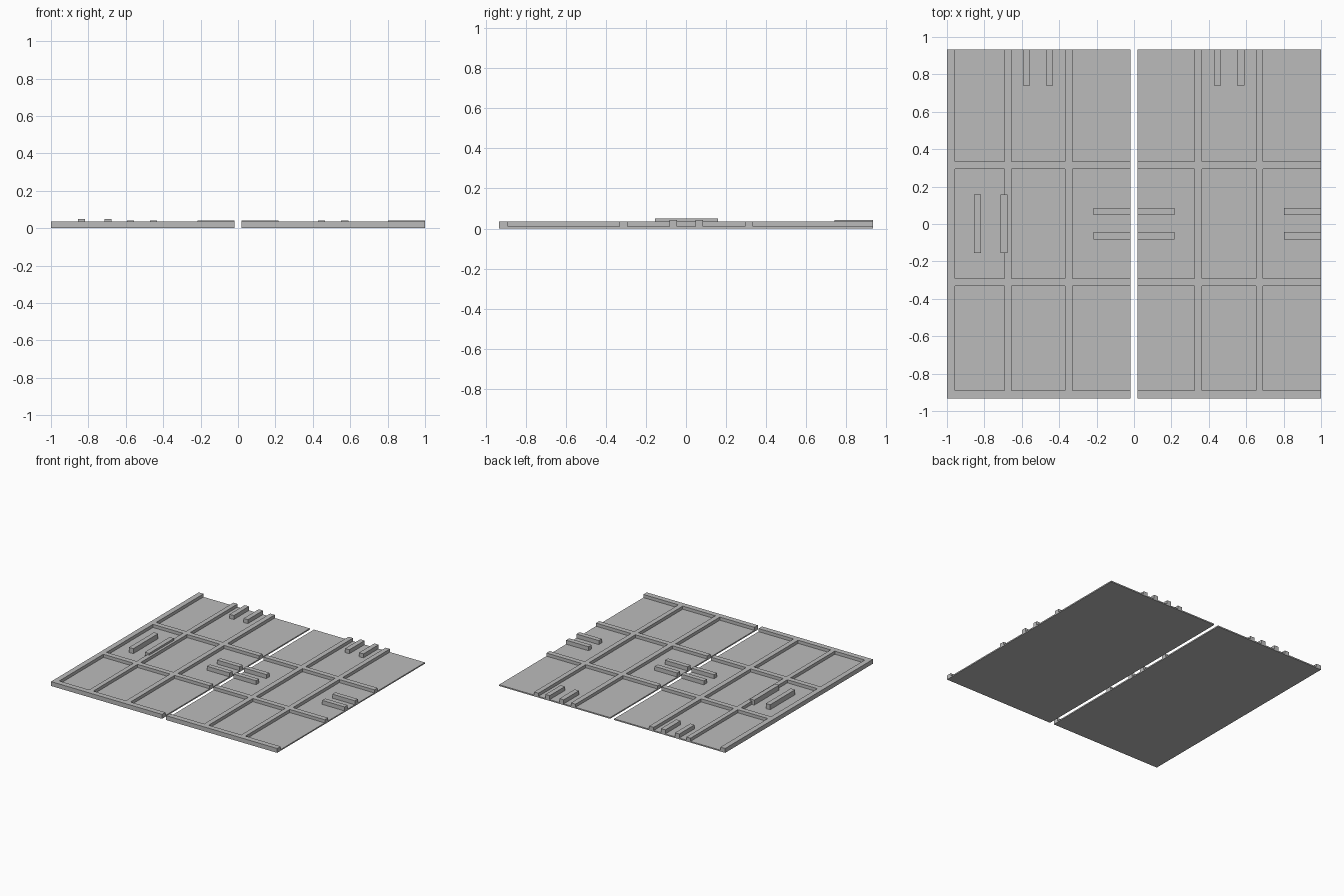
import bpy
import bmesh

cube = bpy.data.objects.get("Cube")
if cube:
    bpy.data.objects.remove(cube)

grey = bpy.data.materials.new("plain_grey")
grey.use_nodes = True
colour = (0.5, 0.5, 0.5, 1)
grey.diffuse_color = colour
grey.node_tree.nodes["Principled BSDF"].inputs["Base Color"].default_value = colour

FLOOR, RIB, BAR, TALL = 0.01, 0.035, 0.042, 0.05
EDGE = 0.933


def finish(bm, name):
    bmesh.ops.recalc_face_normals(bm, faces=bm.faces[:])
    mesh = bpy.data.meshes.new(name)
    bm.to_mesh(mesh)
    bm.free()
    mesh.materials.append(grey)
    bpy.context.collection.objects.link(bpy.data.objects.new(name, mesh))


def panel(name, x_span, x_ribs, y_span, y_ribs):
    """Thin slab with raised ribs, cut from one grid."""
    xs = sorted({*x_span, *(v for rib in x_ribs for v in rib)})
    ys = sorted({*y_span, *(v for rib in y_ribs for v in rib)})
    bm = bmesh.new()
    grid = [[bm.verts.new((x, y, FLOOR)) for y in ys] for x in xs]
    raised = []
    for i in range(len(xs) - 1):
        for j in range(len(ys) - 1):
            face = bm.faces.new((grid[i][j], grid[i + 1][j],
                                 grid[i + 1][j + 1], grid[i][j + 1]))
            if (xs[i], xs[i + 1]) in x_ribs or (ys[j], ys[j + 1]) in y_ribs:
                raised.append(face)
    # Raise the ribs
    out = bmesh.ops.extrude_face_region(bm, geom=raised)["geom"]
    for v in out:
        if isinstance(v, bmesh.types.BMVert):
            v.co.z = RIB
    left_over = [f for f in raised if f.is_valid]
    if left_over:
        bmesh.ops.delete(bm, geom=left_over, context="FACES")
    # Close the slab sides and underside
    rim = [e for e in bm.edges if e.is_boundary]
    out = bmesh.ops.extrude_edge_only(bm, edges=rim)["geom"]
    for v in out:
        if isinstance(v, bmesh.types.BMVert):
            v.co.z = 0
    lower = [e for e in out if isinstance(e, bmesh.types.BMEdge)
             and all(v.co.z == 0 for v in e.verts)]
    bmesh.ops.edgeloop_fill(bm, edges=lower)
    finish(bm, name)


def bar(name, x0, x1, y0, y1, top):
    bm = bmesh.new()
    bmesh.ops.create_cube(bm, size=1)
    for v in bm.verts:
        v.co = (x1 if v.co.x > 0 else x0, y1 if v.co.y > 0 else y0,
                top if v.co.z > 0 else FLOOR)
    finish(bm, name)


# Two ribbed panels
cross_ribs = [(-EDGE, -0.89), (-0.332, -0.291), (0.294, 0.335)]
panel("right_panel", (-1, -0.018),
      [(-1, -0.958), (-0.693, -0.656), (-0.368, -0.328)],
      (-EDGE, EDGE), cross_ribs)
panel("left_panel", (0.018, 1), [(0.324, 0.364), (0.652, 0.69)],
      (-EDGE, EDGE), cross_ribs)

# Paired bars across the middle gap and on the left edge
for side, y in (("front", -0.063), ("back", 0.066)):
    for place, x0, x1 in (("inner_right", -0.217, -0.018),
                          ("inner_left", 0.018, 0.217),
                          ("outer_left", 0.802, 1)):
        bar(f"{place}_{side}_bar", x0, x1, y - 0.019, y + 0.019, BAR)

# Paired bars along the back edge
for i, x in enumerate((-0.575, -0.451, 0.447, 0.571)):
    bar(f"back_edge_bar_{i + 1}", x - 0.019, x + 0.019, 0.741, EDGE, BAR)

# Taller pair near the right edge
for i, x in enumerate((-0.836, -0.696)):
    bar(f"tall_bar_{i + 1}", x - 0.019, x + 0.019, -0.156, 0.159, TALL)
